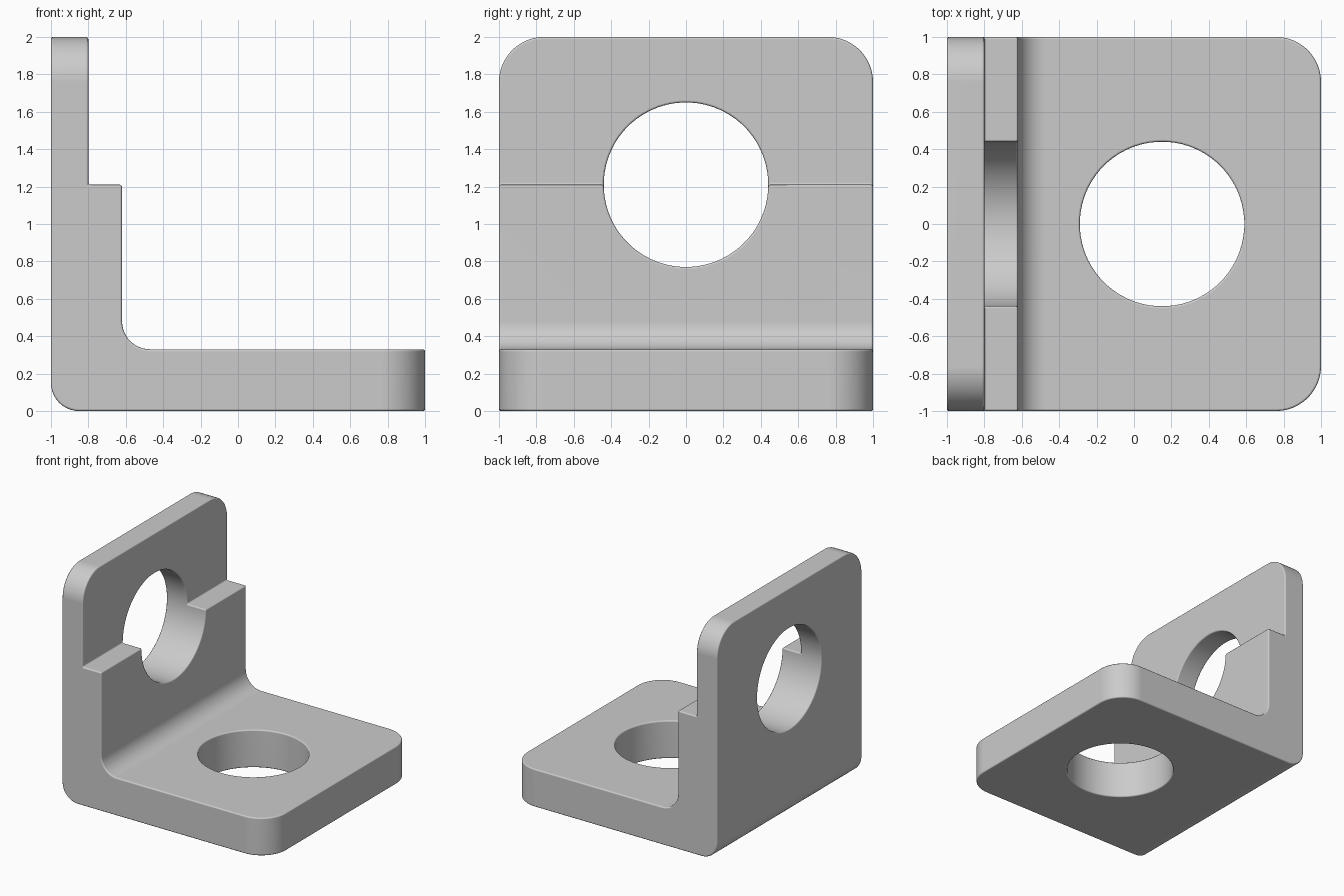
import bpy, bmesh, math
from mathutils import Matrix

if "Cube" in bpy.data.objects:
    bpy.data.objects.remove(bpy.data.objects["Cube"])

FILLET, CORNER, HOLE_R = 0.15, 0.24, 0.44

# L-shaped side profile (x, z), extruded along y
profile = [(-1, 0), (1, 0), (1, 0.33), (-0.62, 0.33),
           (-0.62, 1.21), (-0.8, 1.21), (-0.8, 2), (-1, 2)]
bm = bmesh.new()
face = bm.faces.new([bm.verts.new((x, -1, z)) for x, z in profile])
ext = bmesh.ops.extrude_face_region(bm, geom=[face])
bmesh.ops.translate(bm, vec=(0, 2, 0),
                    verts=[g for g in ext["geom"] if isinstance(g, bmesh.types.BMVert)])
bmesh.ops.recalc_face_normals(bm, faces=bm.faces[:])


def round_edges(test, radius, segments):
    edges = [e for e in bm.edges if test(e.verts[0].co, e.verts[1].co)]
    bmesh.ops.bevel(bm, geom=edges, offset=radius, offset_type='OFFSET',
                    segments=segments, profile=0.5, affect='EDGES')


def at(co, x, z):
    return abs(co.x - x) < 1e-4 and abs(co.z - z) < 1e-4


# Fillets along the bend, inside and outside
round_edges(lambda a, b: any(at(a, x, z) and at(b, x, z)
                             for x, z in ((-1, 0), (-0.62, 0.33))), FILLET, 10)
# Rounded corners of the base plate and of the upright plate
round_edges(lambda a, b: a.x > 0.999 and b.x > 0.999 and abs(a.y - b.y) < 1e-4, CORNER, 12)
round_edges(lambda a, b: a.z > 1.999 and b.z > 1.999 and abs(a.y - b.y) < 1e-4, CORNER, 12)

mesh = bpy.data.meshes.new("angle_bracket")
bm.to_mesh(mesh)
bm.free()
bracket = bpy.data.objects.new("angle_bracket", mesh)
bpy.context.collection.objects.link(bracket)
bpy.context.view_layer.objects.active = bracket
bracket.select_set(True)


def drill(name, matrix, sides=64):
    """Cut a round hole through the bracket."""
    cb = bmesh.new()
    spin = Matrix.Rotation(math.pi / sides, 4, 'Z')
    bmesh.ops.create_cone(cb, cap_ends=True, segments=sides, radius1=HOLE_R,
                          radius2=HOLE_R, depth=0.8, matrix=matrix @ spin)
    cm = bpy.data.meshes.new(name)
    cb.to_mesh(cm)
    cb.free()
    cutter = bpy.data.objects.new(name, cm)
    cutter.hide_render = True
    bpy.context.collection.objects.link(cutter)
    mod = bracket.modifiers.new(name, 'BOOLEAN')
    mod.operation, mod.solver, mod.object = 'DIFFERENCE', 'EXACT', cutter
    bpy.ops.object.modifier_apply(modifier=mod.name)
    bpy.data.objects.remove(cutter)


# Holes through the base and the upright
drill("base_hole", Matrix.Translation((0.15, 0, 0.2)))
drill("upright_hole", Matrix.Translation((-0.8, 0, 1.21)) @ Matrix.Rotation(math.pi / 2, 4, 'Y'))

# Slightly softened edges
bev = bracket.modifiers.new("soft_edges", 'BEVEL')
bev.width, bev.segments = 0.012, 3
bev.limit_method, bev.angle_limit = 'ANGLE', math.radians(40)
bpy.ops.object.modifier_apply(modifier=bev.name)
bpy.ops.object.shade_smooth_by_angle(angle=math.radians(40))
wn = bracket.modifiers.new("weighted_normals", 'WEIGHTED_NORMAL')
wn.keep_sharp = True
